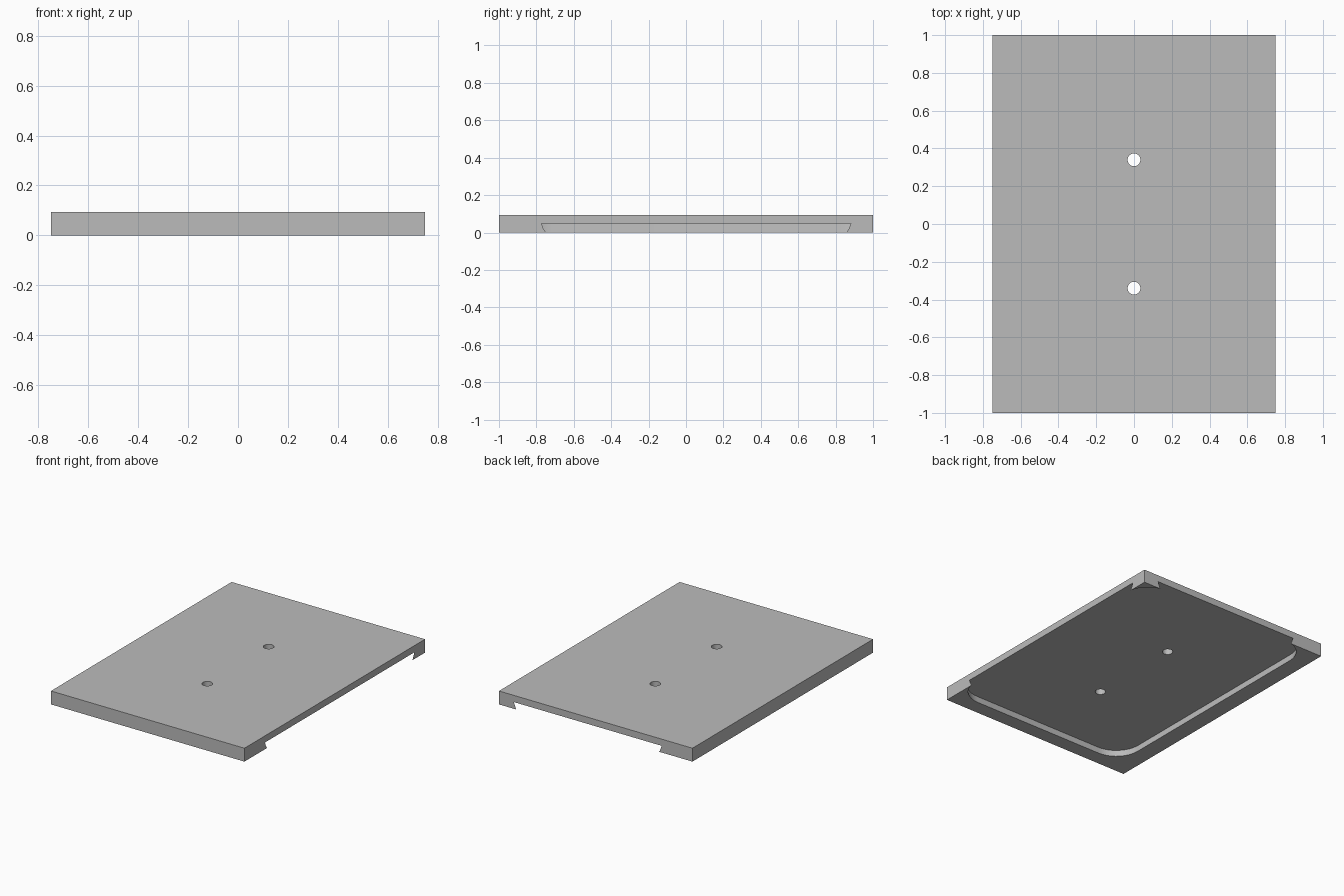
import bpy, bmesh, math

if "Cube" in bpy.data.objects:
    bpy.data.objects.remove(bpy.data.objects["Cube"])

W, L, H = 1.5, 2.0, 0.094      # plate size
FLOOR = 0.047                  # recess depth from the underside
CX, CY = 0.0615, 0.0545        # recess centre
AX, AY, R = 0.512, 0.7706, 0.1801  # corner-arc centres (half spacing) and rim radius
FLARE = 0.0055                 # undercut of the recess wall


def add_object(name, bm):
    bmesh.ops.recalc_face_normals(bm, faces=bm.faces)
    mesh = bpy.data.meshes.new(name)
    bm.to_mesh(mesh)
    bm.free()
    ob = bpy.data.objects.new(name, mesh)
    bpy.context.collection.objects.link(ob)
    return ob


def loft(name, rings):
    """Closed solid through rings with equal point counts."""
    bm = bmesh.new()
    loops = [[bm.verts.new(p) for p in ring] for ring in rings]
    n = len(loops[0])
    for a, b in zip(loops, loops[1:]):
        for i in range(n):
            j = (i + 1) % n
            bm.faces.new((a[i], a[j], b[j], b[i]))
    bm.faces.new(loops[0][::-1])
    bm.faces.new(loops[-1])
    return add_object(name, bm)


def rounded_ring(r, z, steps=12):
    pts = []
    for q, (sx, sy) in enumerate([(1, 1), (-1, 1), (-1, -1), (1, -1)]):
        for i in range(steps + 1):
            a = math.pi / 2 * (q + i / steps)
            pts.append((CX + sx * AX + r * math.cos(a),
                        CY + sy * AY + r * math.sin(a), z))
    return pts


def circle_ring(x, y, r, z, n=32):
    return [(x + r * math.cos(2 * math.pi * i / n),
             y + r * math.sin(2 * math.pi * i / n), z) for i in range(n)]


# Base plate
corners = [(-W/2, -L/2), (W/2, -L/2), (W/2, L/2), (-W/2, L/2)]
plate = loft("plate", [[(x, y, z) for x, y in corners] for z in (0, H)])

# Undercut recess that breaks out through the right and back edges
slope = FLARE / FLOOR
cutters = [loft("recess_cutter", [rounded_ring(R - slope * 0.02, -0.02),
                                  rounded_ring(R + FLARE, FLOOR)])]
# Two screw holes
for y in (-0.34, 0.34):
    cutters.append(loft("hole_cutter", [circle_ring(0, y, 0.034, z)
                                        for z in (-0.05, H + 0.05)]))

bpy.context.view_layer.objects.active = plate
plate.select_set(True)
for c in cutters:
    mod = plate.modifiers.new("cut", 'BOOLEAN')
    mod.operation = 'DIFFERENCE'
    mod.solver = 'EXACT'
    mod.object = c
    bpy.ops.object.modifier_apply(modifier=mod.name)
for c in cutters:
    bpy.data.objects.remove(c)

# Single grey finish
grey = bpy.data.materials.new("grey")
grey.diffuse_color = (0.5, 0.5, 0.5, 1)
grey.use_nodes = True
grey.node_tree.nodes["Principled BSDF"].inputs["Base Color"].default_value = grey.diffuse_color
plate.data.materials.clear()
plate.data.materials.append(grey)
bpy.ops.object.shade_smooth_by_angle(angle=math.radians(30))
